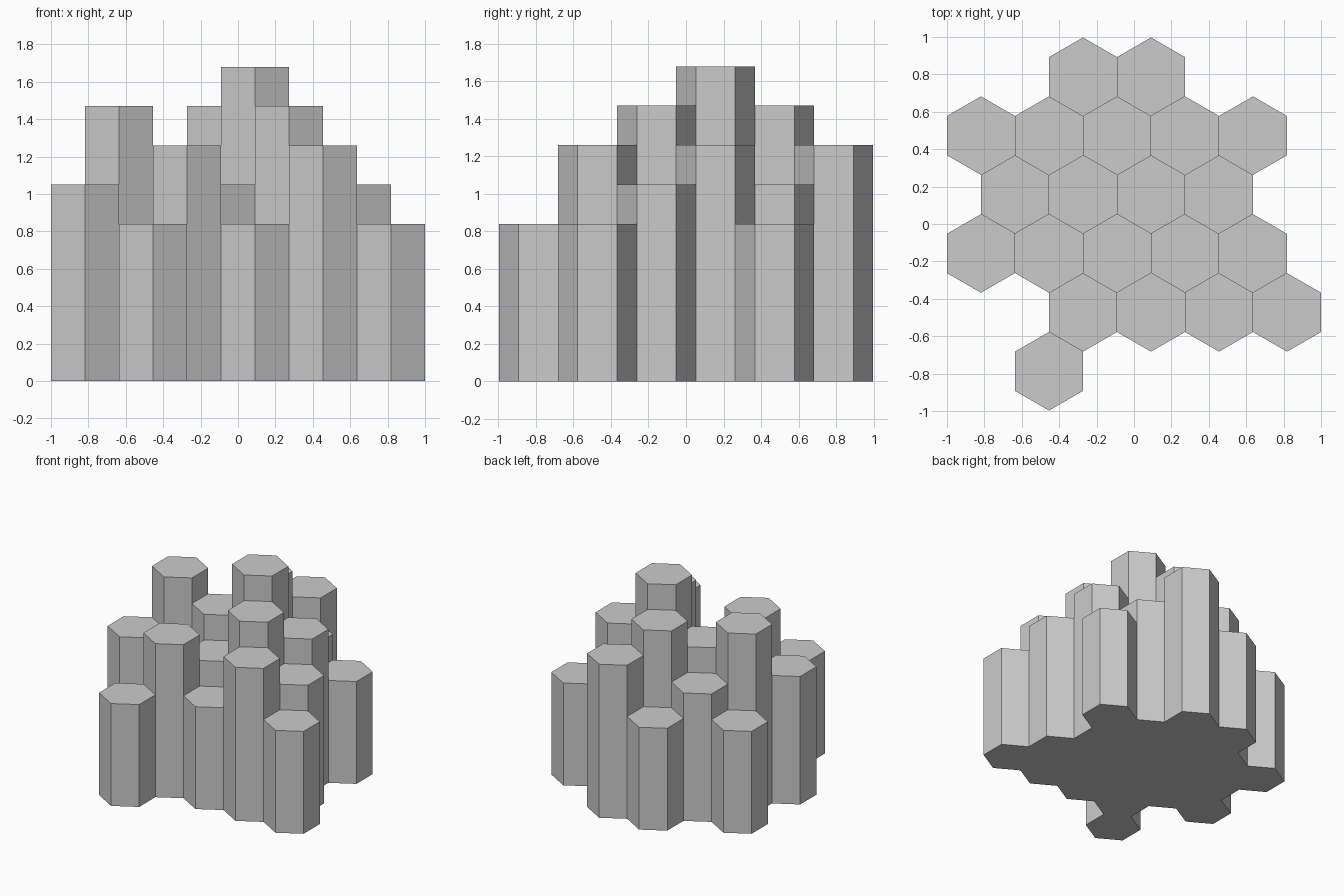
import bpy, bmesh, math

if "Cube" in bpy.data.objects:
    bpy.data.objects.remove(bpy.data.objects["Cube"])

WIDTH = 2 / 5.5                # flat-to-flat width of a column
RADIUS = WIDTH / math.sqrt(3)  # corner radius
STEP = 0.21                    # height of one level

# Rows from back to front: first column x (in half widths), levels left to right
ROWS = [
    (-1.5, [4, 6]),
    (-4.5, [4, 5, 7, 5, 4]),
    (-3.5, [7, 6, 8, 6]),
    (-4.5, [5, 4, 5, 7, 5]),
    (-1.5, [6, 4, 6, 4]),
    (-2.5, [4]),
]


def hex_column(name, x, y, height):
    """Upright hexagonal prism standing on z = 0, corners pointing along y."""
    bm = bmesh.new()
    ring = [bm.verts.new((RADIUS * math.sin(k * math.pi / 3),
                          RADIUS * math.cos(k * math.pi / 3), 0)) for k in range(6)]
    base = bm.faces.new(ring)
    top = bmesh.ops.extrude_face_region(bm, geom=[base], use_keep_orig=True)
    bmesh.ops.translate(bm, vec=(0, 0, height),
                        verts=[v for v in top["geom"] if isinstance(v, bmesh.types.BMVert)])
    bmesh.ops.recalc_face_normals(bm, faces=bm.faces)
    mesh = bpy.data.meshes.new(name)
    bm.to_mesh(mesh)
    bm.free()
    obj = bpy.data.objects.new(name, mesh)
    obj.location = (x, y, 0)
    bpy.context.collection.objects.link(obj)


# Basalt-like cluster of columns
for r, (start, levels) in enumerate(ROWS):
    y = (2.5 - r) * 1.5 * RADIUS
    for c, level in enumerate(levels):
        x = (start / 2 + c) * WIDTH
        # half-width offsets: start values are in half widths
        hex_column(f"column_row{r + 1}_{c + 1}", x, y, level * STEP)
